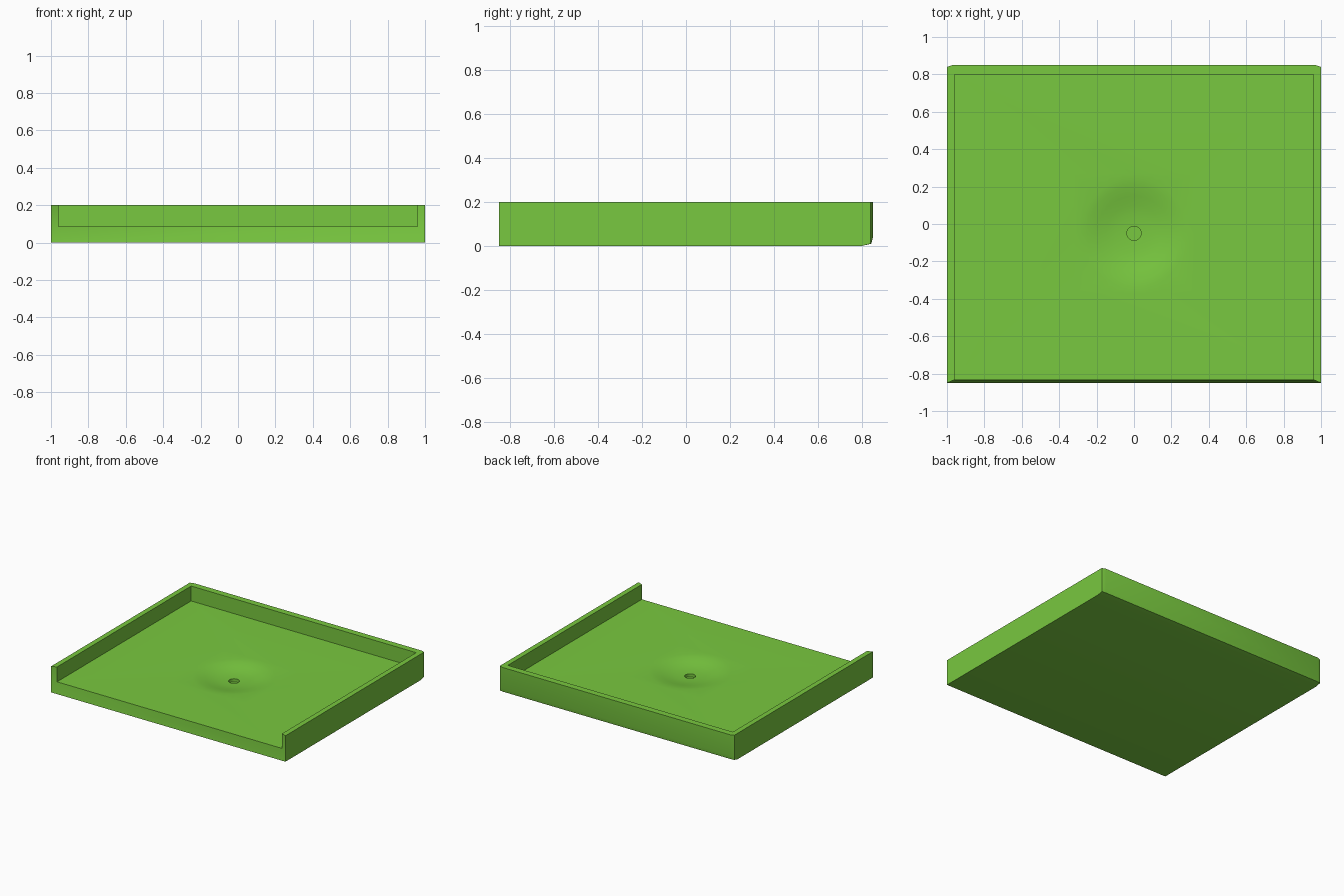
import bpy, bmesh
from math import pi, cos, sin, tan

if "Cube" in bpy.data.objects:
    bpy.data.objects.remove(bpy.data.objects["Cube"])

bm = bmesh.new()
V = lambda x, y, z: bm.verts.new((x, y, z))
F = 0.085            # floor height
H = 0.2              # rim height
DY = -0.05           # drain centre in y
N = 32


def bridge(a, b, closed=False):
    n = len(a)
    for i in range(n if closed else n - 1):
        j = (i + 1) % n
        bm.faces.new((a[i], a[j], b[j], b[i]))


# back wall: slightly bowed, with chamfered corners
rows = []
for z, y_end, y_mid in [(0, .80, .80), (.01, .84, .843), (.04, .84, .85), (H, .84, .85)]:
    rows.append([V(-1, y_end, z), V(-.97, y_mid, z), V(.97, y_mid, z), V(1, y_end, z)])
for a, b in zip(rows, rows[1:]):
    bridge(a, b)

# outer and inner corners of the side walls
outer_low = [V(s, -.85, 0) for s in (-1, 1)]
outer_top = [V(s, -.85, H) for s in (-1, 1)]
front_floor = [V(s * .96, -.833, F) for s in (-1, 1)]
front_top = [V(s * .96, -.833, H) for s in (-1, 1)]
back_floor = [V(s * .96, .80, F) for s in (-1, 1)]
back_top = [V(s * .96, .80, H) for s in (-1, 1)]

# underside and front lip
bm.faces.new(outer_low + rows[0][::-1])
bm.faces.new(outer_low + front_floor[::-1])
# inside of back wall and its rim
bm.faces.new(back_floor + back_top[::-1])
bm.faces.new(rows[3] + back_top[::-1])

# side walls: outside, end, inside and rim
for i in (0, 1):
    k = -i
    bm.faces.new([outer_low[i]] + [r[k] for r in rows] + [outer_top[i]])
    bm.faces.new((outer_low[i], outer_top[i], front_top[i], front_floor[i]))
    bm.faces.new((front_floor[i], front_top[i], back_top[i], back_floor[i]))
    bm.faces.new((outer_top[i], rows[3][k], back_top[i], front_top[i]))

# square panel around the drain, starting at its lower left corner
square = []
for i in range(N):
    a = -.75 * pi + 2 * pi * i / N
    m = max(abs(cos(a)), abs(sin(a)))
    square.append(V(.32 * cos(a) / m, DY + .32 * sin(a) / m, F))

# floor between the panel and the walls
corners = [front_floor[0], front_floor[1], back_floor[1], back_floor[0]]
for s in range(4):
    q = N // 4
    edge = [square[(s * q + i) % N] for i in range(q + 1)]
    bm.faces.new([corners[s], corners[(s + 1) % 4]] + edge[::-1])

# shallow dish and drain hole
ring = square
for r, z in [(.29, .0835), (.25, .079), (.20, .069), (.15, .0585), (.10, .052),
             (.06, .050), (.038, .049), (.038, .025)]:
    new = [V(r * cos(-.75 * pi + 2 * pi * i / N),
             DY + r * sin(-.75 * pi + 2 * pi * i / N), z) for i in range(N)]
    bridge(ring, new, True)
    ring = new
bm.faces.new(ring)

bmesh.ops.recalc_face_normals(bm, faces=bm.faces)
mesh = bpy.data.meshes.new("shower_tray")
bm.to_mesh(mesh)
bm.free()
tray = bpy.data.objects.new("shower_tray", mesh)
bpy.context.collection.objects.link(tray)

green = bpy.data.materials.new("green")
green.diffuse_color = (.19, .58, .05, 1)
green.use_nodes = True
green.node_tree.nodes["Principled BSDF"].inputs["Base Color"].default_value = green.diffuse_color
mesh.materials.append(green)

bpy.context.view_layer.objects.active = tray
tray.select_set(True)
bpy.ops.object.shade_smooth_by_angle(angle=pi / 6)
